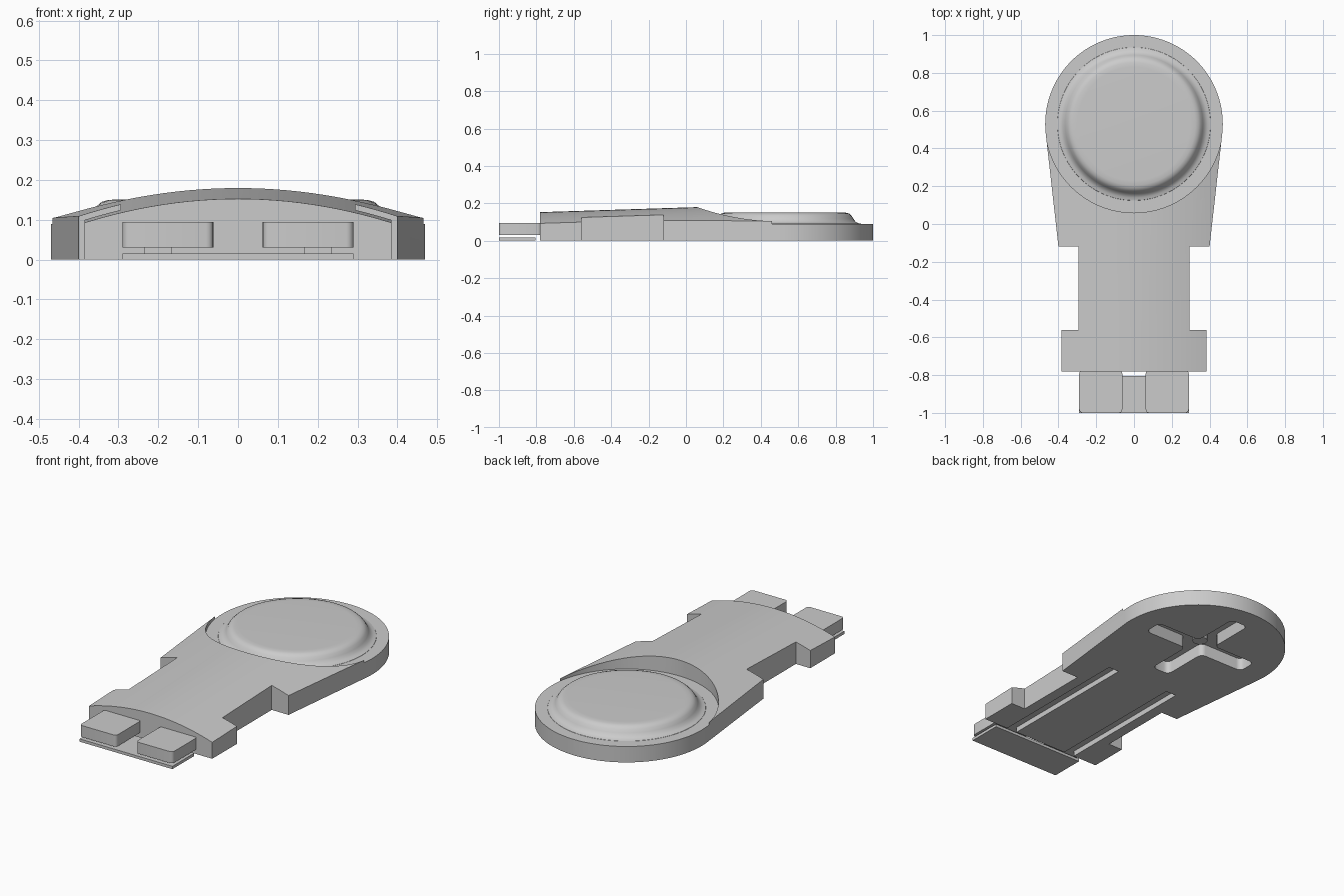
import bpy, bmesh, math
from math import sin, cos, radians

old = bpy.data.objects.get("Cube")
if old:
    bpy.data.objects.remove(old, do_unlink=True)

grey = bpy.data.materials.new("plain grey")
grey.use_nodes = True
colour = (0.6, 0.6, 0.6, 1)
grey.diffuse_color = colour
grey.node_tree.nodes["Principled BSDF"].inputs["Base Color"].default_value = colour

RADIUS, CENTRE_Y, RIM_Z = 0.47, 0.53, 0.09


def finish(name, bm):
    bmesh.ops.recalc_face_normals(bm, faces=bm.faces[:])
    mesh = bpy.data.meshes.new(name)
    bm.to_mesh(mesh)
    bm.free()
    mesh.materials.append(grey)
    ob = bpy.data.objects.new(name, mesh)
    bpy.context.collection.objects.link(ob)
    return ob


def loft(name, bottom, top, round_corners=0):
    """Closed solid between two matching loops."""
    bm = bmesh.new()
    a = [bm.verts.new(p) for p in bottom]
    b = [bm.verts.new(p) for p in top]
    bm.faces.new(a)
    bm.faces.new(b)
    n = len(a)
    for i in range(n):
        bm.faces.new((a[i], a[(i + 1) % n], b[(i + 1) % n], b[i]))
    if round_corners:
        upright = [e for e in bm.edges if (e.verts[0] in a) != (e.verts[1] in a)]
        bmesh.ops.bevel(bm, geom=upright, offset=round_corners, segments=4,
                        profile=0.5, affect='EDGES')
    return finish(name, bm)


def prism(name, outline, z0, z1, round_corners=0):
    return loft(name, [(x, y, z0) for x, y in outline],
                [(x, y, z1) for x, y in outline], round_corners)


def block(name, x0, x1, y0, y1, z0, z1, round_corners=0):
    return prism(name, [(x0, y0), (x1, y0), (x1, y1), (x0, y1)], z0, z1, round_corners)


def circle(r, y, n=96):
    return [(r * cos(math.tau * i / n), y + r * sin(math.tau * i / n)) for i in range(n)]


def smooth(ob):
    bpy.ops.object.select_all(action='DESELECT')
    ob.select_set(True)
    bpy.context.view_layer.objects.active = ob
    bpy.ops.object.shade_smooth_by_angle(angle=radians(30))


def carve(ob, cutter, operation='DIFFERENCE'):
    mod = ob.modifiers.new("carve", 'BOOLEAN')
    mod.operation, mod.object, mod.solver = operation, cutter, 'EXACT'
    bpy.context.view_layer.objects.active = ob
    bpy.ops.object.modifier_apply(modifier=mod.name)
    bpy.data.objects.remove(cutter, do_unlink=True)


# Body outline: round head, tapered shoulders, narrow neck, wide foot
half = [(0.385, -0.78), (0.385, -0.56), (0.295, -0.56), (0.295, -0.12), (0.4, -0.12)]
arc = [(RADIUS * cos(radians(a)), CENTRE_Y + RADIUS * sin(radians(a)))
       for a in [-6.4 + 192.8 * i / 64 for i in range(65)]]
body = prism("body", half + arc + [(-x, y) for x, y in reversed(half)], 0, 0.4)


# Arched top that rises gently toward the head
def arch(y, crown):
    xs = [-0.5 + i / 32 for i in range(33)]
    return [(-0.5, y, -0.1)] + [(x, y, crown - 0.405 * x * x) for x in xs] + [(0.5, y, -0.1)]


carve(body, loft("arch", arch(-0.9, 0.149), arch(1.1, 0.213)), 'INTERSECT')

# Flat round seat in the head
carve(body, prism("seat_cut", circle(RADIUS + 0.0005, CENTRE_Y), RIM_Z, 0.5))

# Two grooves under the neck
for s in (-1, 1):
    carve(body, block("groove_cut", s * 0.2 - 0.033, s * 0.2 + 0.033, -0.9, 0.07, -0.1, 0.03))

# Cross-shaped recess under the head
L, W, CY = 0.33, 0.055, 0.55
cross = [(L, -W), (L, W), (W, W), (W, L), (-W, L), (-W, W),
         (-L, W), (-L, -W), (-W, -W), (-W, -L), (W, -L), (W, -W)]
carve(body, prism("cross_cut", [(x, y + CY) for x, y in cross], -0.1, 0.07, 0.03))
smooth(body)

# Raised round pad, turned from a soft profile
profile = [(0.41, 0.085), (0.405, 0.091), (0.39, 0.094), (0.375, 0.103), (0.365, 0.118),
           (0.355, 0.134), (0.342, 0.145), (0.325, 0.15), (0.3, 0.151)]
bm = bmesh.new()
rings = [[bm.verts.new((x, y, z)) for x, y in circle(r, CENTRE_Y)] for r, z in profile]
for lo, hi in zip(rings, rings[1:]):
    for i in range(len(lo)):
        j = (i + 1) % len(lo)
        bm.faces.new((lo[i], lo[j], hi[j], hi[i]))
bm.faces.new(rings[-1])
bm.faces.new(rings[0])
smooth(finish("round_pad", bm))

# Small post in the recess
smooth(prism("recess_post", circle(0.04, CY, 32), 0.04, 0.075))

# Two front prongs and the thin plate below them
for side, s in (("left", 1), ("right", -1)):
    x0, x1 = sorted((s * 0.062, s * 0.29))
    smooth(block(side + "_prong", x0, x1, -1, -0.775, 0.03, 0.095, 0.018))
block("front_plate", -0.29, 0.29, -1, -0.805, 0, 0.016)
